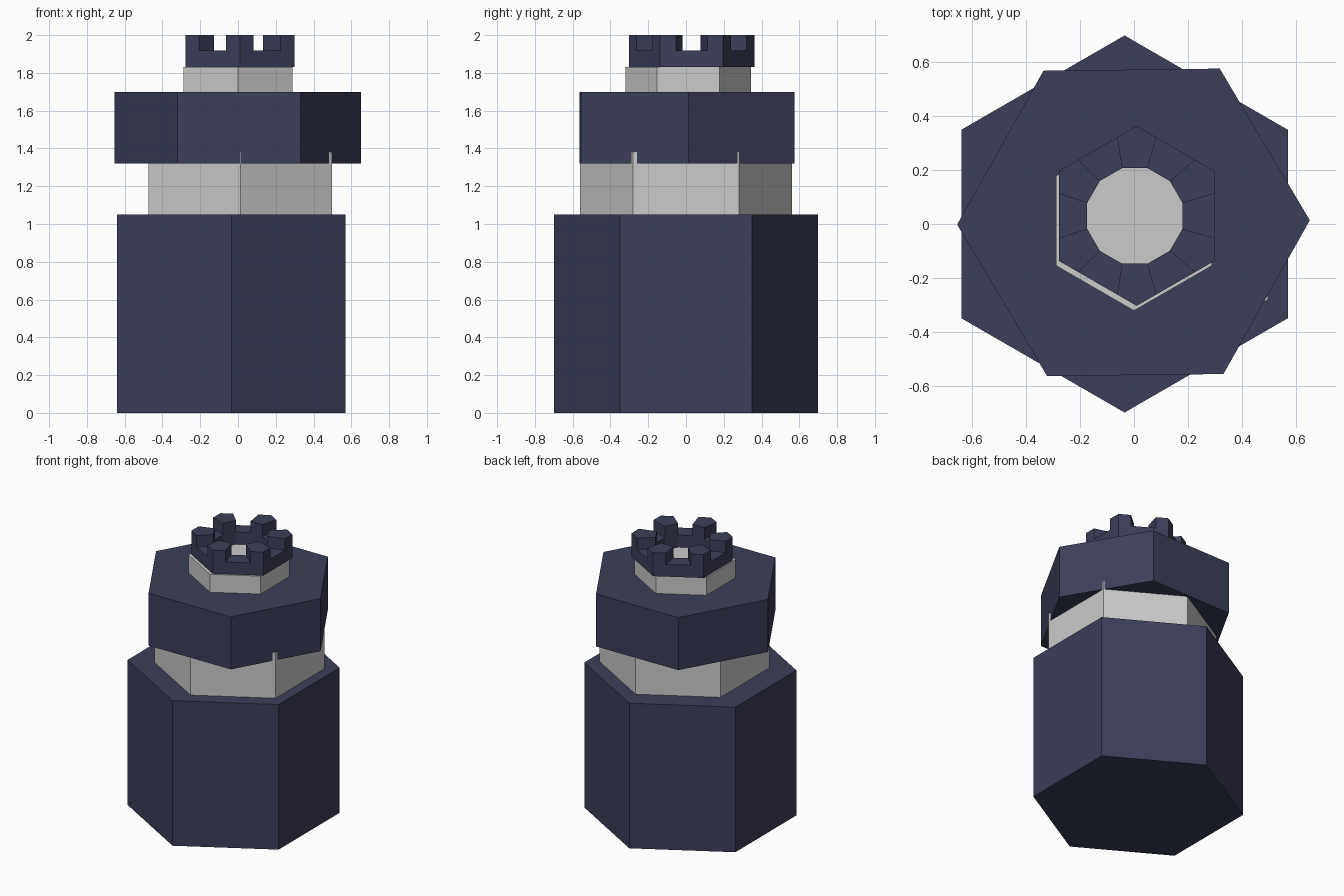
import bpy, bmesh
from math import radians, cos, sin

if "Cube" in bpy.data.objects:
    bpy.data.objects.remove(bpy.data.objects["Cube"])

navy = bpy.data.materials.new("dark_navy")
navy.diffuse_color = (0.045, 0.05, 0.1, 1)
navy.use_nodes = True
navy.node_tree.nodes["Principled BSDF"].inputs["Base Color"].default_value = navy.diffuse_color


def finish(bm, name, mat=None):
    bmesh.ops.recalc_face_normals(bm, faces=bm.faces)
    mesh = bpy.data.meshes.new(name)
    bm.to_mesh(mesh)
    bm.free()
    ob = bpy.data.objects.new(name, mesh)
    bpy.context.collection.objects.link(ob)
    if mat:
        mesh.materials.append(mat)
    return ob


def raise_faces(bm, faces, height):
    r = bmesh.ops.extrude_face_region(bm, geom=faces)
    vs = [g for g in r["geom"] if isinstance(g, bmesh.types.BMVert)]
    bmesh.ops.translate(bm, verts=vs, vec=(0, 0, height))
    return [g for g in r["geom"] if isinstance(g, bmesh.types.BMFace)]


def hex_prism(name, cx, cy, radius, z0, z1, turn, mat=None):
    bm = bmesh.new()
    ring = [radians(turn + 60 * i) for i in range(6)]
    face = bm.faces.new([bm.verts.new((cx + radius * cos(a), cy + radius * sin(a), z0)) for a in ring])
    raise_faces(bm, [face], z1 - z0)
    return finish(bm, name, mat)


# Stacked hexagonal body
hex_prism("base", -0.035, 0, 0.698, 0, 1.05, 30, navy)
hex_prism("neck", 0.012, 0, 0.56, 1.05, 1.38, 30)
hex_prism("collar", -0.002, 0.006, 0.653, 1.32, 1.70, 0.7, navy)
hex_prism("upper_neck", 0, 0.012, 0.333, 1.70, 1.83, 30)

# Castellated crown: hexagonal outside, twelve-sided hole, a tooth on each corner
cx, cy, R, hole, z = 0.01, 0.03, 0.333, 0.183, 1.83
hx = 0.003  # hole centre in x
bm = bmesh.new()


def polar(x, r, deg):
    return bm.verts.new((x + r * cos(radians(deg)), cy + r * sin(radians(deg)), z))


apothem = R * cos(radians(30))
split = 16  # half angle of each gap
inner, outer, corner = [], [], []
for i in range(6):
    flat = 60 * i
    for s in (-1, 1):
        inner.append(polar(hx, hole, flat + 15 * s))
        outer.append(polar(cx, apothem / cos(radians(split)), flat + split * s))
    corner.append(polar(cx, R, flat + 30))

gaps, teeth = [], []
for i in range(6):
    a, b, c = 2 * i, 2 * i + 1, (2 * i + 2) % 12
    gaps.append(bm.faces.new((inner[a], outer[a], outer[b], inner[b])))
    teeth.append(bm.faces.new((inner[b], outer[b], corner[i], outer[c], inner[c])))
tops = raise_faces(bm, gaps + teeth, 0.088)
raise_faces(bm, [f for f in tops if len(f.verts) == 5], 0.082)
finish(bm, "crown", navy)
